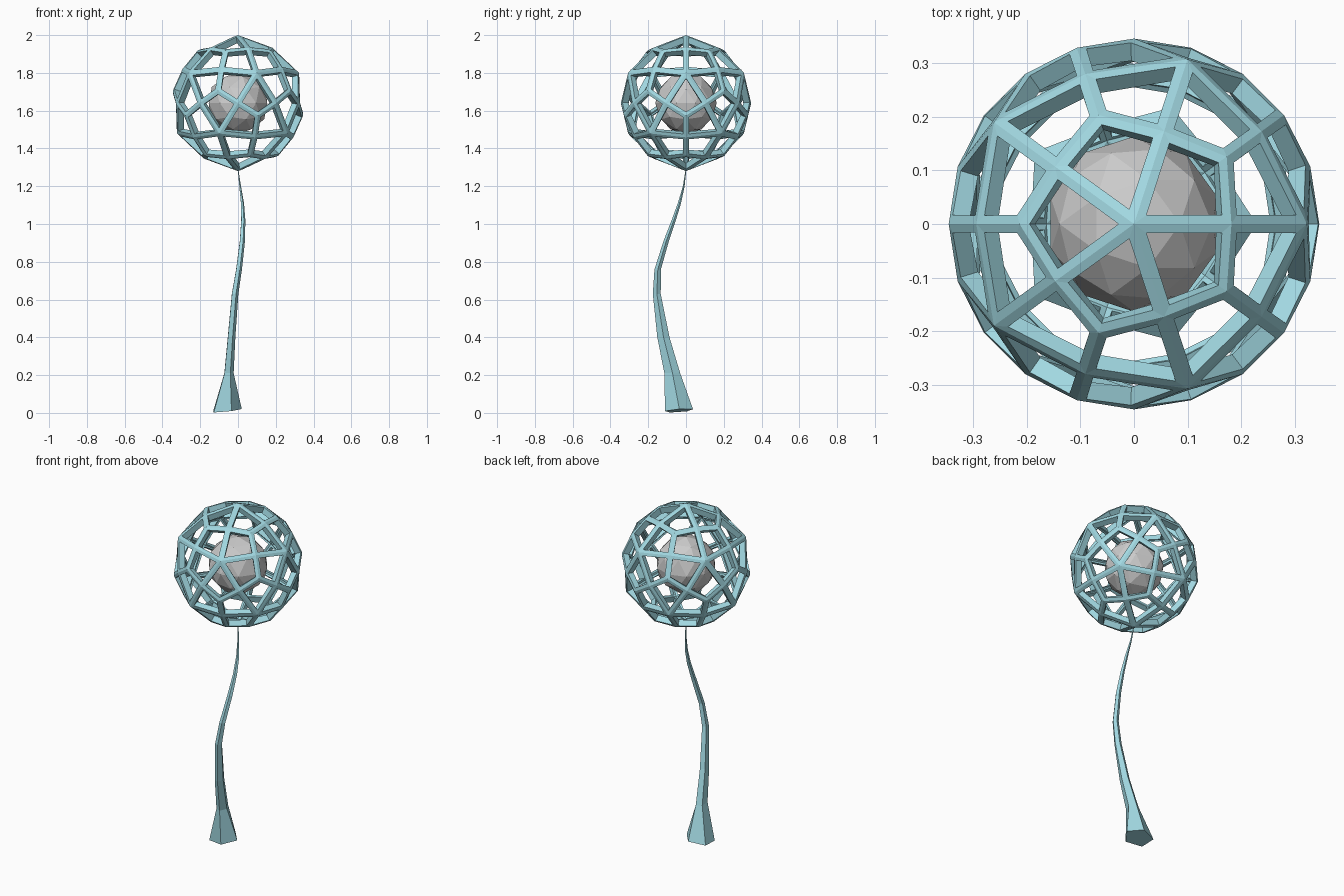
import bpy, bmesh
from math import cos, sin, radians
from mathutils import Vector

if "Cube" in bpy.data.objects:
    bpy.data.objects.remove(bpy.data.objects["Cube"])

teal = bpy.data.materials.new("teal")
teal.diffuse_color = (0.36, 0.69, 0.76, 1)
teal.use_nodes = True
teal.node_tree.nodes["Principled BSDF"].inputs["Base Color"].default_value = teal.diffuse_color
CENTRE = Vector((0, 0, 1.64))


def add_object(name, bm, mat=None):
    bmesh.ops.recalc_face_normals(bm, faces=bm.faces[:])
    mesh = bpy.data.meshes.new(name)
    bm.to_mesh(mesh)
    bm.free()
    ob = bpy.data.objects.new(name, mesh)
    bpy.context.collection.objects.link(ob)
    if mat:
        mesh.materials.append(mat)
    return ob


# Cage: every icosahedron triangle split into three kites, each opened to a frame
ico = bmesh.new()
bmesh.ops.create_icosphere(ico, subdivisions=1, radius=1)
bm = bmesh.new()


def put(co, radius):
    return bm.verts.new(co.normalized() * radius + CENTRE)


corners = {v: put(v.co, 0.36) for v in ico.verts}
mids = {e: put(e.verts[0].co + e.verts[1].co, 0.345) for e in ico.edges}
for f in ico.faces:
    mid = put(f.calc_center_median(), 0.351)
    for loop in f.loops:
        bm.faces.new((corners[loop.vert], mids[loop.edge], mid,
                      mids[loop.link_loop_prev.edge]))
ico.free()
bmesh.ops.recalc_face_normals(bm, faces=bm.faces[:])
kites = bm.faces[:]
bmesh.ops.inset_individual(bm, faces=kites, thickness=0.017, use_even_offset=True)
bmesh.ops.delete(bm, geom=kites, context='FACES')
cage = add_object("cage", bm, teal)
solid = cage.modifiers.new("thickness", 'SOLIDIFY')
solid.thickness = 0.035
solid.offset = -1

# Faceted ball inside the cage
bm = bmesh.new()
bmesh.ops.create_icosphere(bm, subdivisions=2, radius=0.163)
bmesh.ops.translate(bm, verts=bm.verts[:], vec=CENTRE)
add_object("inner_ball", bm)

# Stem: five-sided swept tube as (x, y, z, x radius, y radius)
path = [
    (-0.063, -0.038, 0.012, 0.083, 0.078),
    (-0.050, -0.073, 0.21, 0.027, 0.044),
    (-0.036, -0.120, 0.40, 0.022, 0.034),
    (-0.017, -0.155, 0.63, 0.019, 0.022),
    (0.004, -0.150, 0.76, 0.017, 0.018),
    (0.022, -0.105, 0.91, 0.015, 0.015),
    (0.027, -0.065, 1.02, 0.012, 0.012),
    (0.023, -0.035, 1.11, 0.009, 0.009),
    (0.011, -0.012, 1.20, 0.005, 0.005),
    (0.000, 0.000, 1.29, 0.002, 0.002),
]
bm = bmesh.new()
rings = []
for i, (x, y, z, rx, ry) in enumerate(path):
    ring = []
    for k in range(5):
        a = radians(2 + 72 * k)
        dx, dy = rx * cos(a), ry * sin(a)
        tilt = 0.1 * dx + 0.07 * dy if i == 0 else 0
        ring.append(bm.verts.new((x + dx, y + dy, z + tilt)))
    rings.append(ring)
for low, high in zip(rings, rings[1:]):
    for k in range(5):
        n = (k + 1) % 5
        bm.faces.new((low[k], low[n], high[n], high[k]))
bm.faces.new(rings[0][::-1])
bm.faces.new(rings[-1])
add_object("stem", bm, teal)
